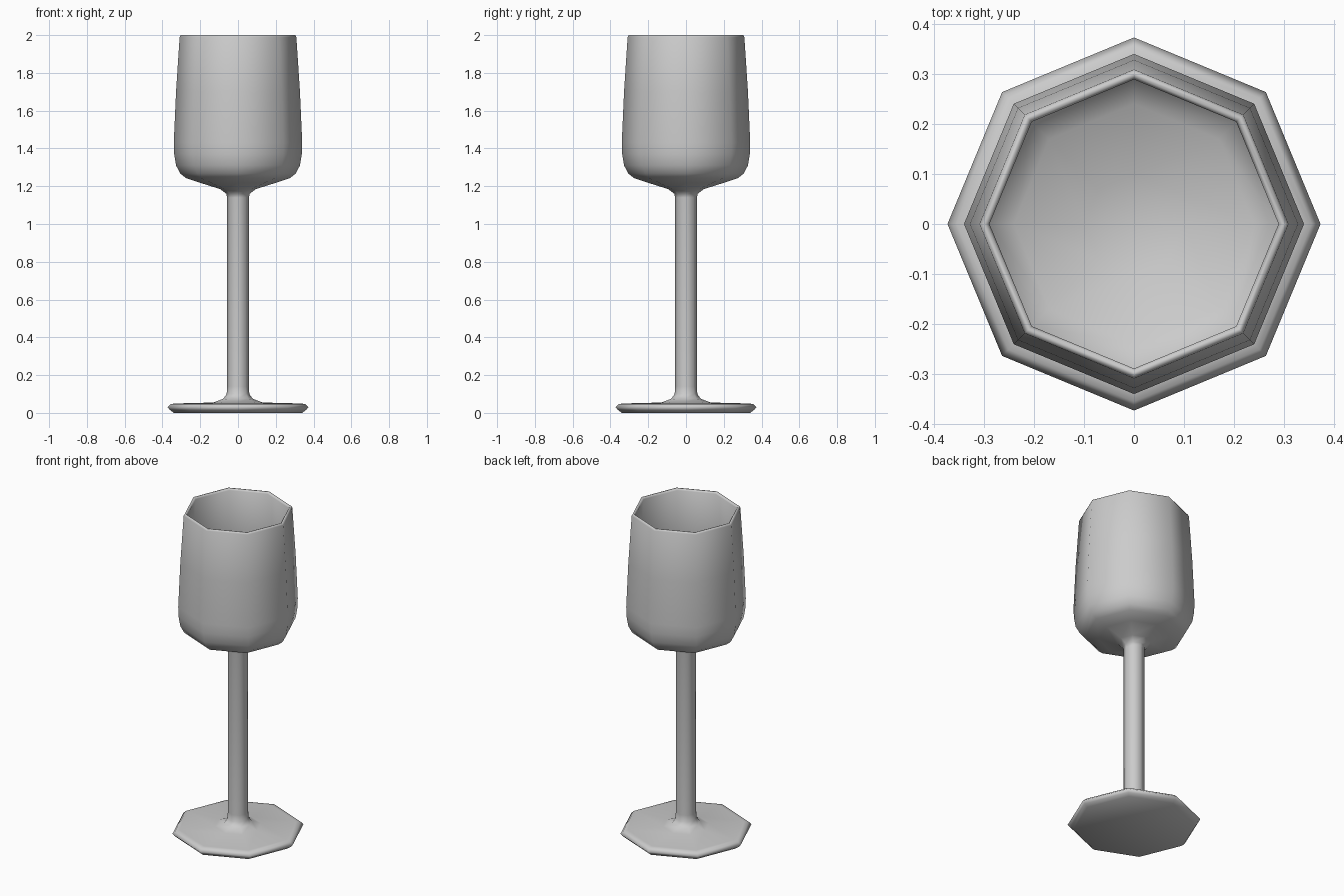
import bpy, bmesh, math
from mathutils import Vector

if "Cube" in bpy.data.objects:
    bpy.data.objects.remove(bpy.data.objects["Cube"])

SIDES = 8


def lathe(name, profile):
    """Revolve an (r, z) profile around z; the end points lie on the axis."""
    bm = bmesh.new()
    verts = [bm.verts.new((r, 0, z)) for r, z in profile]
    edges = [bm.edges.new(pair) for pair in zip(verts, verts[1:])]
    bmesh.ops.spin(bm, geom=verts + edges, axis=Vector((0, 0, 1)), cent=Vector(),
                   steps=SIDES, angle=math.tau)
    bmesh.ops.remove_doubles(bm, verts=bm.verts, dist=0.0005)
    bmesh.ops.dissolve_degenerate(bm, edges=bm.edges, dist=0.0001)
    bmesh.ops.recalc_face_normals(bm, faces=bm.faces)
    for f in bm.faces:
        f.smooth = True
    mesh = bpy.data.meshes.new(name)
    bm.to_mesh(mesh)
    bm.free()
    obj = bpy.data.objects.new(name, mesh)
    bpy.context.collection.objects.link(obj)
    return obj


# Foot: flat octagonal disc with a bevelled rim
foot = [(0, 0), (0.34, 0), (0.36, 0.015), (0.373, 0.03), (0.355, 0.047), (0.33, 0.05)]
# Stem: flares at both ends
stem = [(0.13, 0.055), (0.078, 0.075), (0.06, 0.1), (0.058, 0.14),
        (0.058, 1.14), (0.062, 1.16), (0.095, 1.185)]
# Bowl: outside going up, rounded lip, inside going down
outside = [(0.2, 1.218), (0.275, 1.243), (0.305, 1.267), (0.328, 1.31),
           (0.338, 1.37), (0.34, 1.43), (0.328, 1.7), (0.309, 1.99)]
lip = [(0.304, 2.0), (0.296, 2.0)]
inside = [(0.289, 1.99), (0.308, 1.7), (0.32, 1.43), (0.317, 1.375), (0.308, 1.325),
          (0.288, 1.285), (0.24, 1.258), (0.1, 1.215), (0, 1.2)]

lathe("stemmed_glass", foot + stem + outside + lip + inside)
